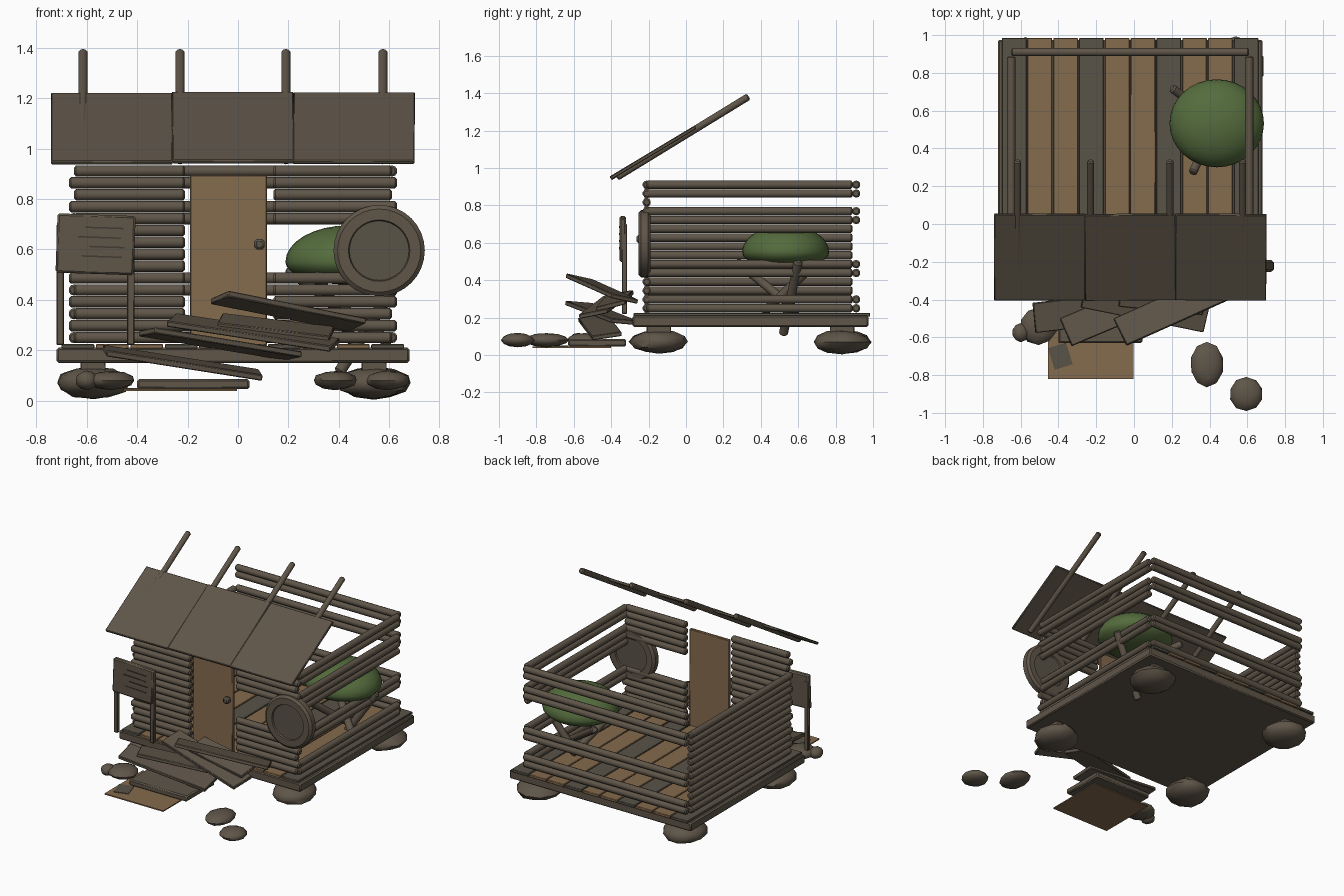
import bpy, bmesh, math, random
from mathutils import Vector, Matrix, Euler

random.seed(4)
if "Cube" in bpy.data.objects:
    bpy.data.objects.remove(bpy.data.objects["Cube"], do_unlink=True)
made = []


def material(name, rgb):
    m = bpy.data.materials.new(name)
    m.use_nodes = True
    m.diffuse_color = (*rgb, 1)
    m.node_tree.nodes["Principled BSDF"].inputs["Base Color"].default_value = (*rgb, 1)
    return m


WOOD = material("weathered wood", (0.115, 0.092, 0.066))
GREY = material("grey plank", (0.10, 0.088, 0.064))
TAN = material("tan wood", (0.235, 0.145, 0.074))
GREEN = material("green cushion", (0.09, 0.15, 0.047))
DARK = material("dark groove", (0.05, 0.042, 0.032))


def finish(name, bm, mat):
    bmesh.ops.recalc_face_normals(bm, faces=bm.faces)
    mesh = bpy.data.meshes.new(name)
    bm.to_mesh(mesh)
    bm.free()
    mesh.materials.append(mat)
    ob = bpy.data.objects.new(name, mesh)
    bpy.context.collection.objects.link(ob)
    made.append(ob)
    return ob


def box(name, loc, size, mat, rot=(0, 0, 0), bevel=0.004):
    bm = bmesh.new()
    bmesh.ops.create_cube(bm, size=1, matrix=Matrix.Diagonal((*size, 1)))
    if bevel:
        bmesh.ops.bevel(bm, geom=bm.edges[:], offset=bevel, segments=1, affect='EDGES')
    bm.transform(Matrix.Translation(loc) @ Euler(rot).to_matrix().to_4x4())
    return finish(name, bm, mat)


def span(name, x, y, z, mat, bevel=0.004):
    """Box given by its (low, high) limits on each axis."""
    loc = [(a + b) / 2 for a, b in (x, y, z)]
    return box(name, loc, [b - a for a, b in (x, y, z)], mat, bevel=bevel)


def rods(name, segments, radius, mat):
    """Round logs with worn ends, one per (start, end) pair."""
    bm = bmesh.new()
    for p, q in segments:
        p, q = Vector(p), Vector(q)
        d = q - p
        part = bmesh.new()
        bmesh.ops.create_cone(part, cap_ends=True, segments=10, radius1=radius,
                              radius2=radius, depth=d.length)
        rims = [e for e in part.edges if any(len(f.verts) > 4 for f in e.link_faces)]
        bmesh.ops.bevel(part, geom=rims, offset=radius * 0.35, segments=1, affect='EDGES')
        part.transform(Matrix.Translation((p + q) / 2) @
                       d.to_track_quat('Z', 'Y').to_matrix().to_4x4())
        tmp = bpy.data.meshes.new("tmp")
        part.to_mesh(tmp)
        part.free()
        bm.from_mesh(tmp)
        bpy.data.meshes.remove(tmp)
    return finish(name, bm, mat)


def stone(name, loc, radii, rough=0.06):
    bm = bmesh.new()
    bmesh.ops.create_icosphere(bm, subdivisions=2, radius=1)
    for v in bm.verts:
        v.co *= 1 + random.uniform(-rough, rough)
    bm.transform(Matrix.Translation(loc) @ Matrix.Diagonal((*radii, 1)))
    return finish(name, bm, WOOD)


# Foundation stones, short posts and base slab
for sx, x in (("right", -0.575), ("left", 0.54)):
    for sy, y in (("front", -0.145), ("back", 0.835)):
        stone(f"{sy}_{sx}_foundation_stone", (x, y, 0.07), (0.145, 0.155, 0.064))
        box(f"{sy}_{sx}_short_post", (x, y, 0.13), (0.1, 0.13, 0.07), WOOD)
span("base_slab", (-0.72, 0.68), (-0.285, 0.975), (0.15, 0.21), WOOD, 0.008)

# Floor planks, every third one grey
for i in range(10):
    x = -0.7 + i * 0.1365
    span(f"floor_plank_{i}", (x, x + 0.13), (-0.28, 0.985), (0.205, 0.224),
         TAN if i % 3 else GREY, 0.003)

# Log walls: rows are counted up from the floor
R, STEP = 0.0225, 0.0472
FRONT, BACK, RIGHT, LEFT = -0.21, 0.91, -0.65, 0.61


def row(i):
    return 0.25 + i * STEP


def jut(i):
    return 0.02 * (i % 2)


rods("front_wall_right", [((RIGHT - jut(i), FRONT, row(i)), (-0.21, FRONT, row(i)))
                          for i in range(15)], R, WOOD)
rods("front_wall_left", [((0.14, FRONT, row(i)), (LEFT + jut(i), FRONT, row(i)))
                         for i in (0, 1, 2, 3, 4, 5, 10, 11, 12, 13, 14)], R, WOOD)
rods("right_wall", [((RIGHT, FRONT, row(i)), (RIGHT, BACK - 0.02, row(i)))
                    for i in range(12)], R, WOOD)
rods("left_wall_rails", [((LEFT, FRONT, row(i)), (LEFT, BACK - 0.02, row(i)))
                         for i in (0, 1, 4, 5, 9, 10, 11, 13, 14)], R, WOOD)
rods("back_wall_rails", [((RIGHT, BACK, row(i)), (LEFT, BACK, row(i)))
                         for i in (0, 1, 4, 5, 10, 11, 13, 14)], R, WOOD)

# Door and knob
span("door", (-0.19, 0.115), (-0.222, -0.2), (0.22, 0.895), TAN)
box("door_knob", (0.085, -0.245, 0.62), (0.042, 0.04, 0.042), GREY, bevel=0.01)

# Round window: a turned rim with a sunken disc on both faces
bm = bmesh.new()
half = [(0, 0.022), (0.118, 0.022), (0.122, 0.032), (0.165, 0.032), (0.181, 0.018)]
profile = half + [(r, -y) for r, y in reversed(half)]
verts = [bm.verts.new((r, y, 0)) for r, y in profile]
edges = [bm.edges.new(pair) for pair in zip(verts, verts[1:])]
bmesh.ops.spin(bm, geom=verts + edges, cent=(0, 0, 0), axis=(0, 1, 0),
               angle=math.tau, steps=32)
bmesh.ops.remove_doubles(bm, verts=bm.verts, dist=0.0005)
bm.transform(Matrix.Translation((0.56, -0.222, 0.595)))
window = finish("round_window", bm, WOOD)
window.data.materials.append(GREY)
for f in window.data.polygons:
    c = f.center
    f.material_index = int(math.hypot(c.x - 0.56, c.z - 0.595) < 0.117)

# Sign on two posts, with scratched lines
tilt = (0, 0.035, 0)
box("sign_board", (-0.565, -0.338, 0.62), (0.31, 0.035, 0.235), WOOD, tilt, 0.008)
for i, (x, w) in enumerate(((-0.53, 0.15), (-0.55, 0.17), (-0.52, 0.14), (-0.54, 0.16))):
    box(f"sign_line_{i}", (x, -0.357, 0.685 - i * 0.038), (w, 0.004, 0.006), DARK, tilt, 0)
for side, x in (("right", -0.705), ("left", -0.425)):
    span(f"sign_post_{side}", (x - 0.015, x + 0.015), (-0.343, -0.315), (0.22, 0.7), WOOD)

# Sloping porch roof: three panels on four poles
slope = math.atan2(0.27, 0.45)
for i, (yaw, lift) in enumerate(((0, 0), (0.008, 0.004), (-0.006, 0.002))):
    box(f"roof_panel_{i}", (-0.5 + i * 0.48, -0.175, 1.079 + lift), (0.482, 0.53, 0.018),
        WOOD, (slope, 0, yaw))
rods("roof_poles", [((x, -0.37, 0.95), (x, 0.335, 1.382))
                    for x in (-0.615, -0.23, 0.19, 0.575)], 0.019, WOOD)

# Cushion seat on crossed legs
bm = bmesh.new()
bmesh.ops.create_uvsphere(bm, u_segments=32, v_segments=16, radius=1)
for v in bm.verts:
    v.co.z *= 0.145 if v.co.z > 0 else 0.09
    v.co.x *= 0.25
    v.co.y *= 0.233
bm.transform(Matrix.Translation((0.438, 0.533, 0.55)))
finish("seat_cushion", bm, GREEN)
rods("seat_legs", [((0.2, 0.72, 0.52), (0.60, 0.42, 0.23)),
                   ((0.31, 0.27, 0.5), (0.46, 0.6, 0.23)),
                   ((0.65, 0.6, 0.5), (0.4, 0.52, 0.11))], 0.024, WOOD)

# Collapsed steps: length, centre and (pitch, roll, yaw) of each loose plank
steps = ((0.61, (0.2, -0.45, 0.355), (-0.2, 0.18, 0.42)),
         (0.67, (0.06, -0.43, 0.27), (0.2, 0.15, -0.2)),
         (0.64, (-0.07, -0.45, 0.225), (-0.08, 0.15, 0.4)),
         (0.63, (-0.22, -0.46, 0.15), (0.15, 0.155, 0.12)),
         (0.45, (0.15, -0.38, 0.29), (0.25, 0.12, -0.1)))
for i, (length, loc, rot) in enumerate(steps):
    box(f"fallen_step_{i}", loc, (length, 0.16, 0.024), WOOD, rot)

# Ground board, mat and its worn patches
span("ground_board", (-0.40, 0.045), (-0.63, -0.32), (0.045, 0.085), WOOD, 0.008)
span("ground_mat", (-0.455, -0.003), (-0.82, -0.4), (0.038, 0.046), TAN, 0)
box("mat_patch", (-0.39, -0.7, 0.048), (0.1, 0.12, 0.004), GREY, (0, 0, 0.3), 0)

# Loose stones
for i, (x, y, rx, ry) in enumerate(((0.385, -0.745, 0.088, 0.12), (0.595, -0.9, 0.09, 0.09),
                                    (-0.505, -0.54, 0.098, 0.1), (-0.6, -0.575, 0.045, 0.05))):
    stone(f"loose_stone_{i}", (x, y, 0.08), (rx, ry, 0.038), 0.03)

# Smooth the round parts, keep plank edges sharp
bpy.ops.object.select_all(action='DESELECT')
for ob in made:
    ob.select_set(True)
bpy.context.view_layer.objects.active = made[0]
bpy.ops.object.shade_smooth_by_angle(angle=math.radians(40))
